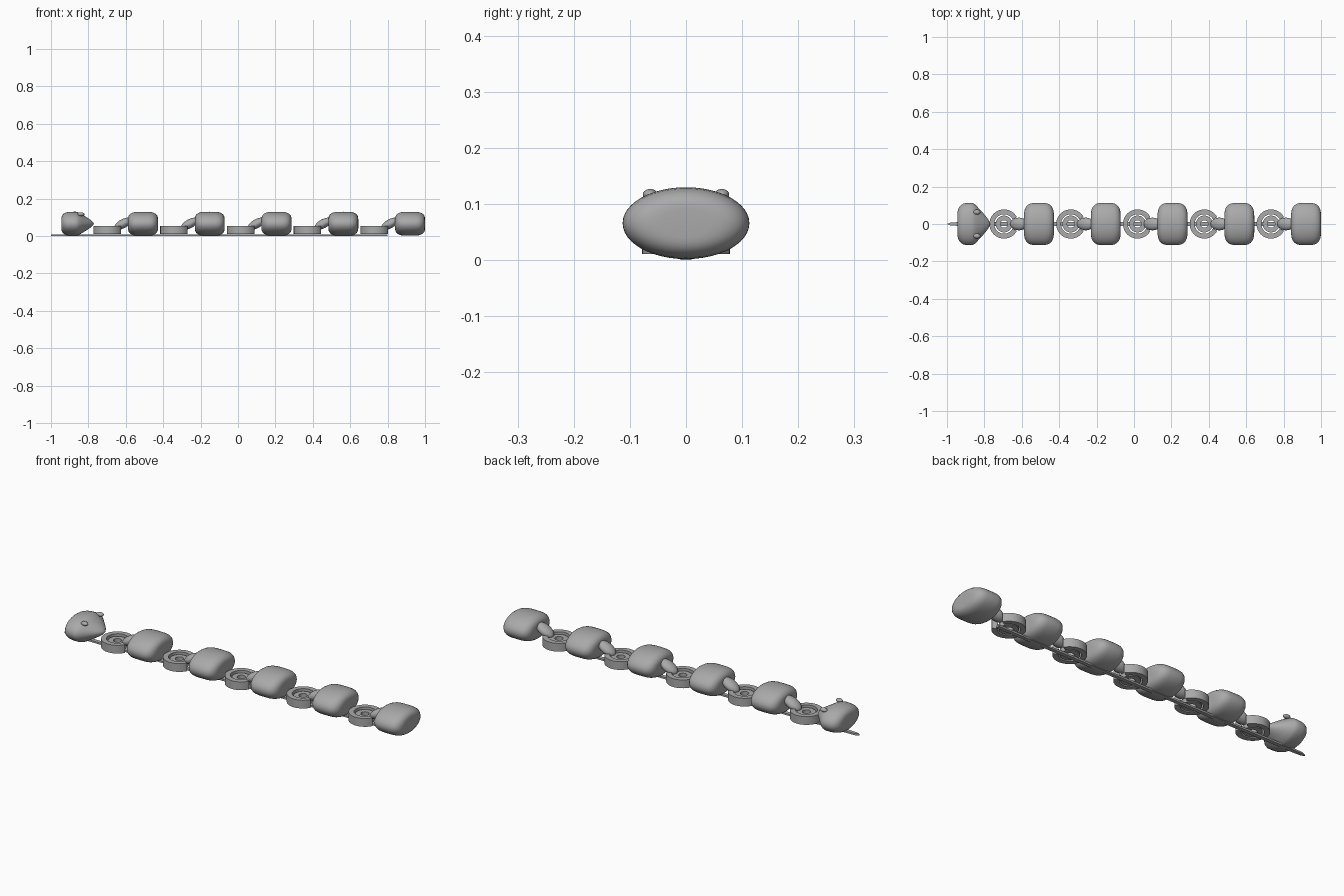
import bpy, bmesh, math
from mathutils import Matrix, Vector

cube = bpy.data.objects.get("Cube")
if cube:
    bpy.data.objects.remove(cube, do_unlink=True)

grey = bpy.data.materials.new("plain grey")
grey.use_nodes = True
GREY = (0.4, 0.4, 0.4, 1)
grey.diffuse_color = GREY
grey.node_tree.nodes["Principled BSDF"].inputs["Base Color"].default_value = GREY

PITCH = 0.357
HEAD_X = -0.865
MID_Z = 0.066


def finish(name, bm, angle=35):
    bmesh.ops.recalc_face_normals(bm, faces=bm.faces)
    mesh = bpy.data.meshes.new(name)
    bm.to_mesh(mesh)
    bm.free()
    mesh.materials.append(grey)
    obj = bpy.data.objects.new(name, mesh)
    bpy.context.collection.objects.link(obj)
    bpy.ops.object.select_all(action="DESELECT")
    obj.select_set(True)
    bpy.context.view_layer.objects.active = obj
    bpy.ops.object.shade_smooth_by_angle(angle=math.radians(angle))
    return obj


def lathe_x(name, profile, x, z, ry, rz, steps=48):
    """Skin (offset, radius) points around the x axis with an oval section."""
    bm = bmesh.new()
    rings = []
    for px, r in profile:
        rings.append([bm.verts.new((x + px,
                                    ry * r * math.cos(math.tau * i / steps),
                                    z + rz * r * math.sin(math.tau * i / steps)))
                      for i in range(steps)])
    for a, b in zip(rings, rings[1:]):
        for i in range(steps):
            j = (i + 1) % steps
            bm.faces.new((a[i], a[j], b[j], b[i]))
    bm.faces.new(rings[0])
    bm.faces.new(rings[-1])
    return finish(name, bm, 50)


def arc_band(name, x, inner, outer, z0, z1, gap=0, steps=40):
    """Flat band around z, open towards +x by the half angle gap."""
    bm = bmesh.new()
    sections = []
    count = steps + 1 if gap else steps
    for i in range(count):
        a = gap + (math.tau - 2 * gap) * i / steps
        sections.append([bm.verts.new((x + r * math.cos(a), r * math.sin(a), z))
                         for r, z in ((inner, z0), (outer, z0), (outer, z1), (inner, z1))])
    pairs = list(zip(sections, sections[1:]))
    if gap:
        bm.faces.new(sections[0])
        bm.faces.new(sections[-1])
    else:
        pairs.append((sections[-1], sections[0]))
    for a, b in pairs:
        for k in range(4):
            m = (k + 1) % 4
            bm.faces.new((a[k], a[m], b[m], b[k]))
    return finish(name, bm)


def ellipsoid(name, centre, radii, tilt=0):
    bm = bmesh.new()
    bmesh.ops.create_uvsphere(bm, u_segments=24, v_segments=14, radius=1)
    matrix = (Matrix.Translation(Vector(centre)) @ Matrix.Rotation(tilt, 4, "Y")
              @ Matrix.Diagonal((*radii, 1)))
    bmesh.ops.transform(bm, matrix=matrix, verts=bm.verts)
    return finish(name, bm, 60)


# Rounded body end, reused on both sides of each bead
end = [(0.08, 0.4), (0.079, 0.55), (0.076, 0.68), (0.07, 0.8),
       (0.06, 0.9), (0.047, 0.965), (0.03, 0.995)]
left_end = [(-x, r) for x, r in end]
bead = left_end + [(0, 1)] + end[::-1]
snout = [(0, 1), (0.012, 0.95), (0.03, 0.79), (0.05, 0.6),
         (0.07, 0.4), (0.082, 0.26), (0.091, 0.12), (0.094, 0.03)]

# Head with blunt snout and eyes
lathe_x("head", left_end + [(-0.015, 1)] + snout, HEAD_X, MID_Z, 0.113, 0.064)
for side, label in ((1, "left"), (-1, "right")):
    ellipsoid(label + "_eye", (-0.84, side * 0.064, 0.117), (0.019, 0.013, 0.01))

# Repeating body beads and their ring joints
for n in range(1, 6):
    x = HEAD_X + PITCH * n
    ring_x = x - 0.187
    lathe_x(f"body_{n}", bead, x, MID_Z, 0.113, 0.064)
    arc_band(f"socket_ring_{n}", ring_x, 0.052, 0.078, 0.011, 0.054, math.radians(28))
    arc_band(f"hub_ring_{n}", ring_x, 0.02, 0.045, 0.012, 0.044)
    ellipsoid(f"arm_{n}", (x - 0.107, 0, 0.066), (0.052, 0.034, 0.024), -0.5)

# Thin cord under the whole chain, pointed at the tongue end
bm = bmesh.new()
outline = [(-1, 0), (-0.98, -0.008), (-0.94, -0.01), (0.8, -0.01),
           (0.8, 0.01), (-0.94, 0.01), (-0.98, 0.008)]
base = bm.faces.new([bm.verts.new((x, y, 0)) for x, y in outline])
top = bmesh.ops.extrude_face_region(bm, geom=[base])["geom"]
bmesh.ops.translate(bm, vec=(0, 0, 0.009),
                    verts=[v for v in top if isinstance(v, bmesh.types.BMVert)])
finish("base_cord", bm)
